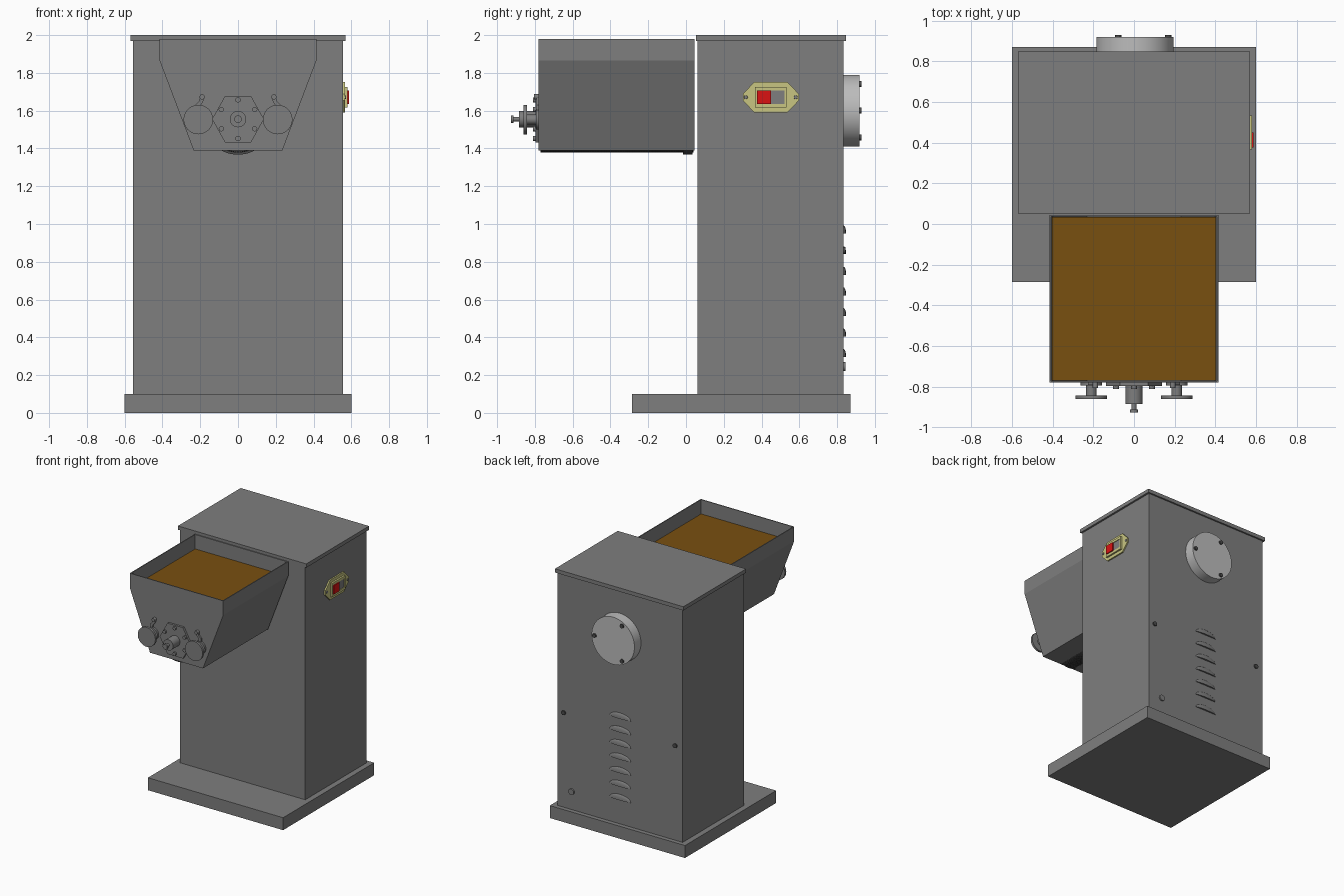
import bpy, bmesh
from math import cos, sin, pi, radians
from mathutils import Matrix, Vector

cube = bpy.data.objects.get("Cube")
if cube:
    bpy.data.objects.remove(cube, do_unlink=True)


def material(name, r, g, b):
    m = bpy.data.materials.new(name)
    m.use_nodes = True
    m.diffuse_color = (r, g, b, 1)
    m.node_tree.nodes["Principled BSDF"].inputs["Base Color"].default_value = (r, g, b, 1)
    return m


GREY = material("painted grey", 0.21, 0.21, 0.21)
DARK = material("dark steel", 0.07, 0.07, 0.07)
LIGHT = material("light metal", 0.5, 0.5, 0.5)
BROWN = material("brown grain", 0.19, 0.08, 0.005)
RED = material("red button", 0.7, 0.006, 0.006)
CREAM = material("pale yellow", 0.58, 0.56, 0.22)


def finish(bm, name, mat, smooth=False):
    bmesh.ops.recalc_face_normals(bm, faces=bm.faces)
    me = bpy.data.meshes.new(name)
    bm.to_mesh(me)
    bm.free()
    me.materials.append(mat)
    ob = bpy.data.objects.new(name, me)
    bpy.context.collection.objects.link(ob)
    if smooth:
        bpy.ops.object.select_all(action="DESELECT")
        ob.select_set(True)
        bpy.context.view_layer.objects.active = ob
        bpy.ops.object.shade_smooth_by_angle(angle=radians(35))
    return ob


def box(name, mat, x, y, z):
    bm = bmesh.new()
    size = Matrix.Diagonal((x[1] - x[0], y[1] - y[0], z[1] - z[0], 1))
    mid = Matrix.Translation((sum(x) / 2, sum(y) / 2, sum(z) / 2))
    bmesh.ops.create_cube(bm, size=1, matrix=mid @ size)
    return finish(bm, name, mat)


def disc(name, mat, x, z, r, y0, y1, sides=32, r2=None):
    """Cylinder along y; r2 is the radius at the y0 end."""
    bm = bmesh.new()
    m = Matrix.Translation((x, (y0 + y1) / 2, z)) @ Matrix.Rotation(pi / 2, 4, "X")
    bmesh.ops.create_cone(bm, cap_ends=True, segments=sides, radius1=r,
                          radius2=r if r2 is None else r2, depth=y1 - y0, matrix=m)
    return finish(bm, name, mat, True)


def prism(name, mat, points, axis, a, b):
    """Extrude a profile along x (points are y, z) or y (points are x, z)."""
    bm = bmesh.new()
    vs = [bm.verts.new((a, p, q) if axis == "x" else (p, a, q)) for p, q in points]
    face = bm.faces.new(vs)
    out = bmesh.ops.extrude_face_region(bm, geom=[face])
    move = Vector((b - a, 0, 0) if axis == "x" else (0, b - a, 0))
    bmesh.ops.translate(bm, vec=move, verts=[v for v in out["geom"] if isinstance(v, bmesh.types.BMVert)])
    return finish(bm, name, mat)


# Cabinet
box("base_plinth", GREY, (-0.6, 0.6), (-0.285, 0.87), (0, 0.1))
box("cabinet_body", GREY, (-0.555, 0.555), (0.06, 0.835), (0.1, 1.97))
box("cabinet_lid", GREY, (-0.57, 0.57), (0.052, 0.848), (1.97, 2))

# Open hopper with its contents
outline = [(-0.415, 1.98), (-0.415, 1.865), (-0.235, 1.39),
           (0.235, 1.39), (0.415, 1.865), (0.415, 1.98)]
hopper = prism("hopper", GREY, outline, "y", -0.78, 0.045)
bm = bmesh.new()
bm.from_mesh(hopper.data)
lid = [f for f in bm.faces if f.normal.z > 0.9]
bmesh.ops.delete(bm, geom=lid, context="FACES_ONLY")
bm.to_mesh(hopper.data)
bm.free()
shell = hopper.modifiers.new("wall", "SOLIDIFY")
shell.thickness = 0.01
shell.offset = -1
box("hopper_contents", BROWN, (-0.404, 0.404), (-0.769, 0.034), (1.858, 1.867))

# Wire screen curving below the hopper
bm = bmesh.new()
rows = []
for j in range(61):
    y = -0.77 + 0.81 * j / 60
    rows.append([bm.verts.new((0.172 * sin(t), y, 1.553 - 0.172 * cos(t)))
                 for t in (radians(-22 + 4 * i) for i in range(12))])
for r0, r1 in zip(rows, rows[1:]):
    for i in range(11):
        bm.faces.new((r0[i], r0[i + 1], r1[i + 1], r1[i]))
screen = finish(bm, "wire_screen", DARK)
wire = screen.modifiers.new("wires", "WIREFRAME")
wire.thickness = 0.006
arc = [(0.186 * sin(t), 1.553 - 0.186 * cos(t)) for t in (radians(-29 + 5.8 * i) for i in range(11))]
prism("screen_end_band", DARK, arc, "y", -0.015, 0.035)

# Front bearing plate, bolts and shaft
hexagon = [(0.137 * cos(k * pi / 3), 1.555 + 0.143 * sin(k * pi / 3)) for k in range(6)]
prism("bearing_plate", GREY, hexagon, "y", -0.797, -0.78)
for k in range(6):
    t = pi / 2 + k * pi / 3
    disc("plate_bolt", GREY, 0.102 * cos(t), 1.555 + 0.102 * sin(t), 0.014, -0.81, -0.797, 12)
disc("shaft_boss", GREY, 0, 1.555, 0.043, -0.885, -0.797)
disc("shaft", GREY, 0, 1.555, 0.012, -0.915, -0.885, 20)
disc("shaft_tip", GREY, 0, 1.555, 0.02, -0.927, -0.912, 20)

# Screen tension knobs with their curved pawls
for s in (-1, 1):
    x = 0.21 * s
    disc("knob_flange", GREY, x, 1.553, 0.052, -0.795, -0.78)
    disc("knob_stem", GREY, x, 1.553, 0.026, -0.842, -0.795, 24)
    disc("knob", GREY, x, 1.553, 0.078, -0.86, -0.842, 40)
    disc("pawl_bolt", GREY, 0.19 * s, 1.673, 0.014, -0.805, -0.78, 12)
    pawl = [(0.179, 1.675), (0.201, 1.671), (0.205, 1.65), (0.225, 1.63),
            (0.225, 1.59), (0.205, 1.59), (0.202, 1.625), (0.185, 1.645)]
    prism("pawl", GREY, [(p * s, q) for p, q in pawl], "y", -0.792, -0.78)

# Power switch on the left side
Y, Z = 0.449, 1.671
corner = [(0.148, 0.018), (0.088, 0.08)]
plate = []
for sy, sz in ((1, 1), (-1, 1), (-1, -1), (1, -1)):
    pts = corner if sy * sz > 0 else corner[::-1]
    plate += [(Y + p * sy, Z + q * sz) for p, q in pts]
prism("switch_plate", CREAM, plate, "x", 0.555, 0.566)
for s in (-1, 1):
    box("switch_frame_side", CREAM, (0.566, 0.58), (Y + s * 0.078 - 0.006, Y + s * 0.078 + 0.006), (Z - 0.055, Z + 0.055))
    box("switch_frame_rail", CREAM, (0.566, 0.58), (Y - 0.084, Y + 0.084), (Z + s * 0.045 - 0.01, Z + s * 0.045 + 0.01))
    bm = bmesh.new()
    place = Matrix.Translation((0.567, Y + s * 0.132, Z)) @ Matrix.Rotation(pi / 2, 4, "Y")
    bmesh.ops.create_cone(bm, cap_ends=True, segments=16, radius1=0.011, radius2=0.009, depth=0.008, matrix=place)
    finish(bm, "switch_screw", GREY, True)
prism("stop_button", RED, [(Y - 0.072, Z - 0.035), (Y, Z - 0.035), (Y, Z + 0.035), (Y - 0.072, Z + 0.035)], "x", 0.566, 0.588)
box("start_button", GREY, (0.566, 0.575), (Y, Y + 0.072), (Z - 0.035, Z + 0.035))

# Round drive cover on the back
disc("drive_cover", LIGHT, 0.005, 1.6, 0.19, 0.835, 0.918, 64)
for k in range(3):
    t = k * 2 * pi / 3
    disc("cover_bolt", DARK, 0.005 + 0.163 * cos(t), 1.6 + 0.163 * sin(t), 0.016, 0.915, 0.928, 12)

# Louvres: flat-bottomed domes on the back panel
for k in range(7):
    bm = bmesh.new()
    place = Matrix.Translation((0, 0.835, 0.295 + 0.109 * k)) @ Matrix.Diagonal((0.095, 0.013, 0.042, 1))
    bmesh.ops.create_uvsphere(bm, u_segments=24, v_segments=12, radius=1)
    for axis in (Vector((0, 0, -1)), Vector((0, -1, 0))):
        geom = bm.verts[:] + bm.edges[:] + bm.faces[:]
        bmesh.ops.bisect_plane(bm, geom=geom, plane_co=(0, 0, 0), plane_no=axis, clear_outer=True)
        edges = [e for e in bm.edges if e.is_boundary]
        bmesh.ops.holes_fill(bm, edges=edges)
    bm.transform(place)
    finish(bm, "louvre", GREY, True)

# Back panel screws and cable plug
for x, z in ((0.5, 0.86), (-0.49, 0.86)):
    disc("panel_screw", DARK, x, z, 0.018, 0.835, 0.845, 12)
disc("cable_plug", GREY, 0.43, 0.245, 0.024, 0.835, 0.845, 20)
